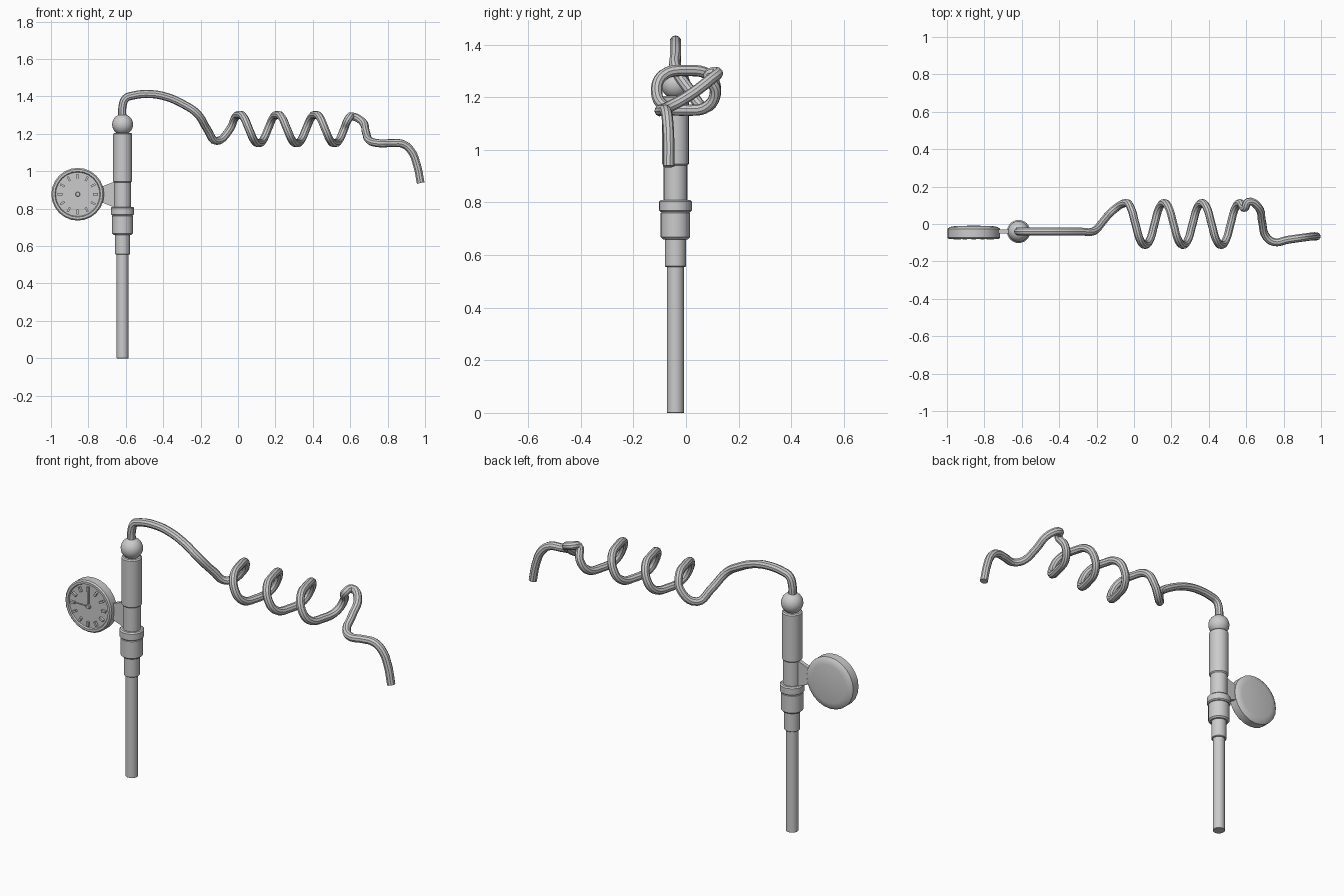
import bpy, bmesh
from math import pi, sin, cos, copysign
from mathutils import Matrix, Vector

if "Cube" in bpy.data.objects:
    bpy.data.objects.remove(bpy.data.objects["Cube"])

AX, AY = -0.617, -0.04           # pole axis
GX, GZ = -0.857, 0.877           # gauge centre


def finish(bm, name, smooth=True):
    bmesh.ops.remove_doubles(bm, verts=bm.verts, dist=1e-5)
    bmesh.ops.recalc_face_normals(bm, faces=bm.faces)
    me = bpy.data.meshes.new(name)
    bm.to_mesh(me)
    bm.free()
    ob = bpy.data.objects.new(name, me)
    bpy.context.collection.objects.link(ob)
    if smooth:
        shade(ob)
    return ob


def shade(ob):
    bpy.ops.object.select_all(action='DESELECT')
    ob.select_set(True)
    bpy.context.view_layer.objects.active = ob
    bpy.ops.object.shade_smooth_by_angle(angle=0.6)


def lathe(name, profile, matrix, seg=24):
    """Spin (radius, height) points about z; zero radii close the ends."""
    bm = bmesh.new()
    vs = [bm.verts.new((r, 0, h)) for r, h in profile]
    es = [bm.edges.new(p) for p in zip(vs, vs[1:])]
    bmesh.ops.spin(bm, geom=vs + es, cent=(0, 0, 0), axis=(0, 0, 1),
                   angle=2 * pi, steps=seg, use_merge=True)
    bmesh.ops.transform(bm, matrix=matrix, verts=bm.verts)
    return finish(bm, name)


def sleeve(name, r, z0, z1, bevel=0.005):
    b = bevel
    lathe(name, [(0, z0), (r - b, z0), (r, z0 + b), (r, z1 - b), (r - b, z1), (0, z1)],
          Matrix.Translation((AX, AY, 0)))


# stacked pole parts
for args in [("dip_pole", 0.032, 0, 0.565, 0.001),
             ("lower_sleeve", 0.04, 0.555, 0.67, 0.003),
             ("reducer", 0.056, 0.66, 0.768, 0.008),
             ("collar", 0.062, 0.764, 0.81, 0.006),
             ("valve_body", 0.045, 0.80, 0.945, 0.002),
             ("upper_grip", 0.051, 0.94, 1.205, 0.006)]:
    sleeve(*args)

# ball joint
bm = bmesh.new()
bmesh.ops.create_uvsphere(bm, u_segments=24, v_segments=14, radius=0.056,
                          matrix=Matrix.Translation((AX, AY, 1.25)))
finish(bm, "ball_joint")

# gauge housing with raised rim and recessed dial (local z points to the front)
to_front = Matrix.Translation((GX, 0, GZ)) @ Matrix.Rotation(pi / 2, 4, 'X')
lathe("gauge_housing", [(0, 0.008), (0.105, 0.012), (0.128, 0.016), (0.141, 0.026),
                        (0.141, 0.072), (0.134, 0.079), (0.122, 0.079),
                        (0.118, 0.071), (0, 0.071)], to_front)


def bar(bm, angle, r0, r1, width, d0, d1):
    m = (to_front @ Matrix.Rotation(angle, 4, 'Z')
         @ Matrix.Translation((0, (r0 + r1) / 2, (d0 + d1) / 2))
         @ Matrix.Diagonal((width, r1 - r0, d1 - d0, 1)))
    bmesh.ops.create_cube(bm, size=1, matrix=m)


# dial ticks
bm = bmesh.new()
for i in range(12):
    bar(bm, i * pi / 6, 0.082, 0.108, 0.011, 0.068, 0.084)
finish(bm, "dial_ticks", False)

# needles and hub
bm = bmesh.new()
bar(bm, 0, 0, 0.088, 0.006, 0.068, 0.079)
bar(bm, pi / 2, 0, 0.075, 0.003, 0.068, 0.077)
finish(bm, "needles", False)
lathe("needle_hub", [(0, 0.069), (0.013, 0.069), (0.013, 0.08), (0.01, 0.083), (0, 0.083)],
      to_front, 12)

# tapered bracket between gauge and valve body
bm = bmesh.new()
f = bm.faces.new([bm.verts.new((x, AY - 0.011, z)) for x, z in
                  [(-0.74, 0.838), (-0.645, 0.80), (-0.645, 0.95), (-0.74, 0.914)]])
ext = bmesh.ops.extrude_face_region(bm, geom=[f])["geom"]
bmesh.ops.translate(bm, vec=(0, 0.022, 0),
                    verts=[v for v in ext if isinstance(v, bmesh.types.BMVert)])
finish(bm, "gauge_bracket", False)

# coiled hose: lead-in, squarish helix, tail
path = [(AX, AY, 1.27), (AX, AY, 1.35), (-0.60, AY, 1.39), (-0.56, AY, 1.405),
        (-0.48, AY, 1.413), (-0.39, AY, 1.40), (-0.29, AY, 1.357), (-0.22, AY, 1.31),
        (-0.165, 0.015, 1.225), (-0.115, 0.07, 1.162)]


def squared(v):
    return copysign(abs(v) ** 0.75, v) if abs(v) > 1e-6 else 0.0


STEPS = 8
for i in range(3 * STEPS + 2):                     # starts at the back, rises, goes over the top
    a = 2 * pi * i / STEPS
    path.append((-0.043 + 0.2035 * i / STEPS, 0.112 * squared(cos(a)),
                 1.226 + 0.075 * squared(sin(a))))
path += [(0.61, 0.118, 1.293), (0.665, 0.09, 1.265), (0.685, 0.01, 1.205),
         (0.705, -0.065, 1.163), (0.75, -0.097, 1.15), (0.82, -0.085, 1.15),
         (0.88, -0.076, 1.146), (0.925, -0.07, 1.11), (0.955, -0.066, 1.04),
         (0.977, -0.066, 0.937)]
cu = bpy.data.curves.new("coiled_hose", 'CURVE')
cu.dimensions = '3D'
cu.bevel_depth = 0.0215
cu.bevel_resolution = 3
cu.resolution_u = 5
cu.use_fill_caps = True
sp = cu.splines.new('BEZIER')
sp.bezier_points.add(len(path) - 1)
for p, co in zip(sp.bezier_points, path):
    p.co = co
    p.handle_left_type = p.handle_right_type = 'AUTO'
hose = bpy.data.objects.new("coiled_hose", cu)
bpy.context.collection.objects.link(hose)
bpy.ops.object.select_all(action='DESELECT')
hose.select_set(True)
bpy.context.view_layer.objects.active = hose
bpy.ops.object.convert(target='MESH')
shade(bpy.context.view_layer.objects.active)
